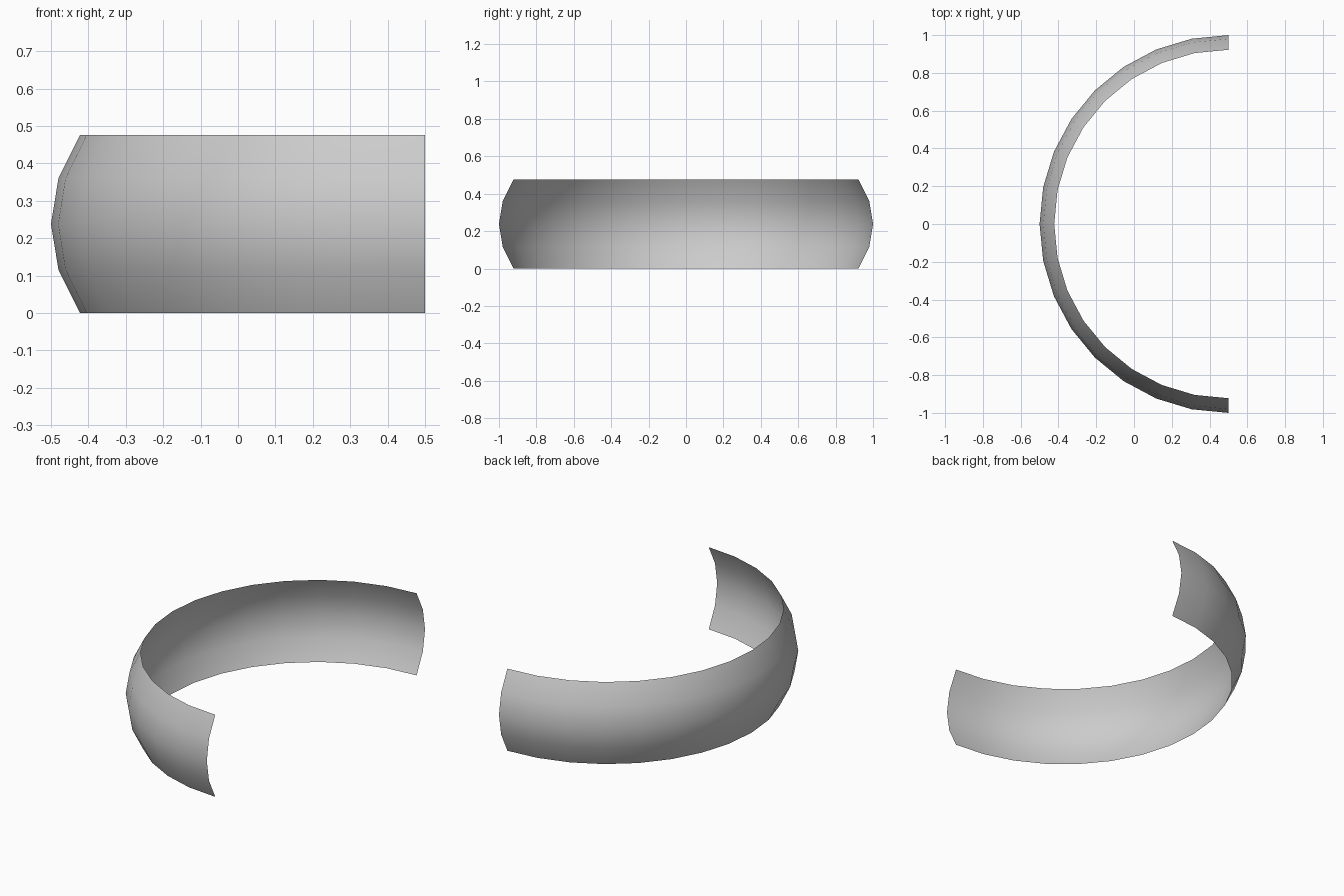
import bpy, bmesh
from math import sin, cos, pi

cube = bpy.data.objects.get("Cube")
if cube:
    bpy.data.objects.remove(cube)

SEGMENTS = 16
CENTRE_X = 0.5
# bulging band profile: (radius, height)
PROFILE = [(0.9225, 0.0), (0.98, 0.116), (1.0, 0.238), (0.98, 0.36), (0.9225, 0.476)]

# plain grey material
grey = bpy.data.materials.new("light_grey")
grey.use_nodes = True
colour = (0.6, 0.6, 0.6, 1.0)
grey.diffuse_color = colour
grey.node_tree.nodes["Principled BSDF"].inputs["Base Color"].default_value = colour

# open half ring, swept around the vertical axis from back to front
bm = bmesh.new()
columns = []
for i in range(SEGMENTS + 1):
    a = pi / 2 + pi * i / SEGMENTS
    columns.append([bm.verts.new((CENTRE_X + r * cos(a), r * sin(a), z)) for r, z in PROFILE])
for c, d in zip(columns, columns[1:]):
    for j in range(len(PROFILE) - 1):
        face = bm.faces.new((c[j], d[j], d[j + 1], c[j + 1]))
        face.smooth = True

mesh = bpy.data.meshes.new("curved_band")
bm.to_mesh(mesh)
bm.free()
mesh.materials.append(grey)
band = bpy.data.objects.new("curved_band", mesh)
bpy.context.collection.objects.link(band)
